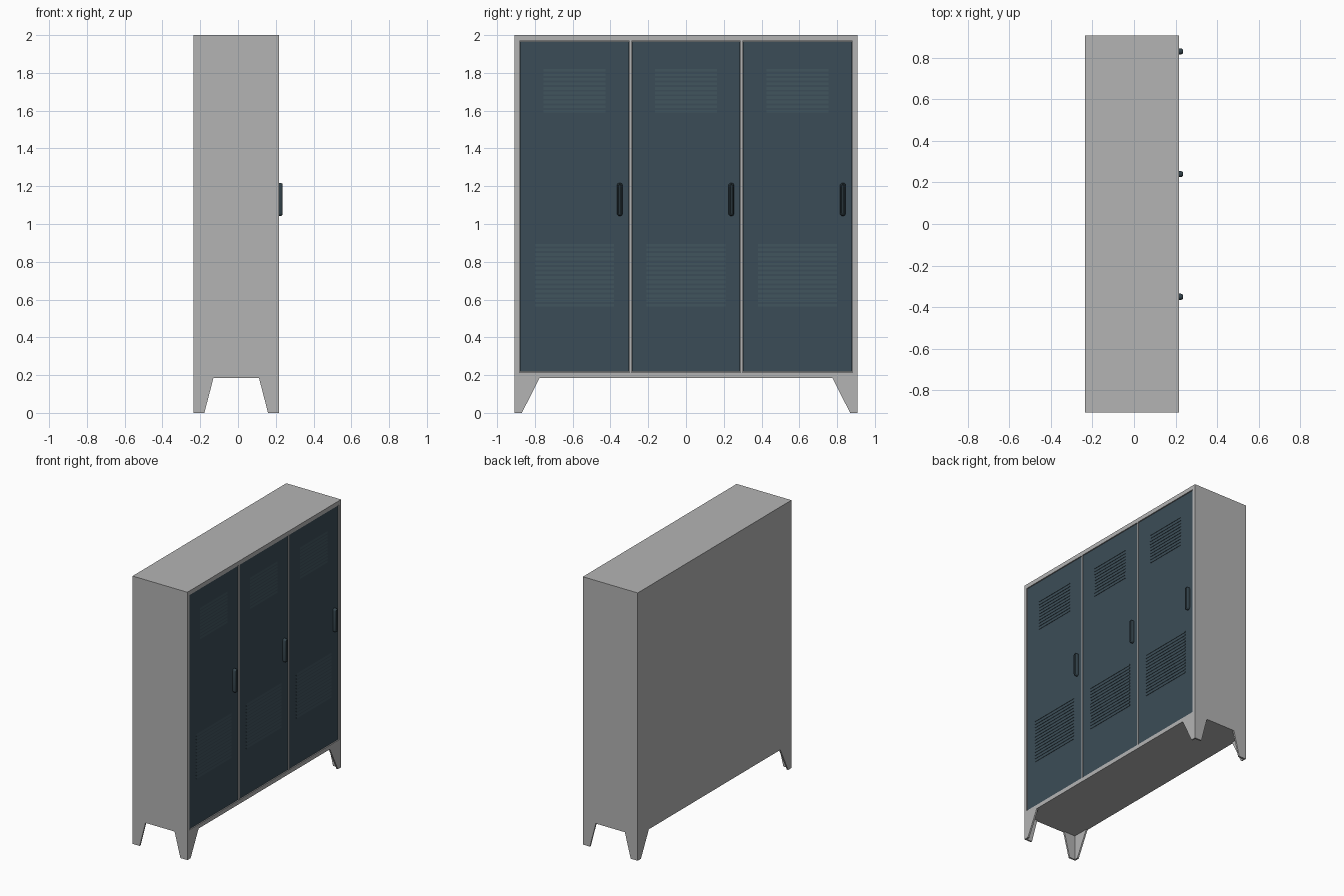
import bpy, bmesh, math
from mathutils import Vector

if "Cube" in bpy.data.objects:
    bpy.data.objects.remove(bpy.data.objects["Cube"])

X0, X1 = -0.236, 0.217        # back and door side of the cabinet
HY, Z0, Z1 = 0.907, 0.185, 2.0
DOOR_X = 0.212                # outer face of the doors


def material(name, rgb):
    m = bpy.data.materials.new(name)
    m.diffuse_color = (*rgb, 1)
    m.use_nodes = True
    m.node_tree.nodes["Principled BSDF"].inputs["Base Color"].default_value = m.diffuse_color
    return m


steel = material("grey_steel", (0.455, 0.455, 0.455))
paint = material("slate_blue", (0.044, 0.073, 0.096))
vent_paint = material("slate_teal", (0.046, 0.078, 0.096))
grip_paint = material("dark_slate", (0.035, 0.058, 0.072))


def finish(bm, name, mat):
    bmesh.ops.recalc_face_normals(bm, faces=bm.faces)
    me = bpy.data.meshes.new(name)
    bm.to_mesh(me)
    bm.free()
    ob = bpy.data.objects.new(name, me)
    bpy.context.collection.objects.link(ob)
    me.materials.append(mat)
    return ob


def add_box(bm, lo, hi):
    r = bmesh.ops.create_cube(bm, size=1)
    for v in r["verts"]:
        v.co = Vector([a + (c + 0.5) * (b - a) for c, a, b in zip(v.co, lo, hi)])


def add_prism(bm, pts, offset):
    """Extrude a closed planar outline; returns the far cap."""
    face = bm.faces.new([bm.verts.new(p) for p in pts])
    r = bmesh.ops.extrude_face_region(bm, geom=[face], use_keep_orig=True)
    verts = [g for g in r["geom"] if isinstance(g, bmesh.types.BMVert)]
    bmesh.ops.translate(bm, verts=verts, vec=offset)
    return next(g for g in r["geom"] if isinstance(g, bmesh.types.BMFace))


# Cabinet shell with three open compartments
bm = bmesh.new()
add_box(bm, (X0, -HY, Z0), (X1, HY, Z1))
shell = finish(bm, "cabinet_shell", steel)
openings = [(-0.882, -0.299), (-0.289, 0.289), (0.299, 0.882)]
bm = bmesh.new()
for a, b in openings:
    add_box(bm, (X0 + 0.012, a, 0.215), (X1 + 0.1, b, 1.969))
cutter = finish(bm, "compartment_cutter", steel)
cutter.hide_render = True
cutter.hide_viewport = True
mod = shell.modifiers.new("compartments", "BOOLEAN")
mod.object = cutter
mod.operation = "DIFFERENCE"
mod.solver = "EXACT"

# Corner legs: two tapered sheet plates folded into an L
T = 0.012
for sx, nx in ((-1, "back"), (1, "door_side")):
    for sy, ny in ((-1, "left"), (1, "right")):
        cx, cy = (X1 if sx > 0 else X0), sy * HY
        bm = bmesh.new()
        add_prism(bm, [(cx - sx * u, cy, z) for u, z in
                       ((0, 0), (0.058, 0), (0.106, Z0), (0, Z0))], (0, -sy * T, 0))
        add_prism(bm, [(cx, cy - sy * u, z) for u, z in
                       ((T, 0), (0.038, 0), (0.132, Z0), (T, Z0))], (-sx * T, 0, 0))
        finish(bm, f"leg_{nx}_{ny}", steel)


def louvres(name, yc, half, z_low, z_high, count):
    """Stack of shallow slats sloping outward toward their lower edge."""
    bm = bmesh.new()
    pitch = (z_high - z_low) / count
    for i in range(count):
        z = z_low + i * pitch
        add_prism(bm, [(DOOR_X - 0.001, yc - half, z + 0.003),
                       (DOOR_X + 0.003, yc - half, z + 0.003),
                       (DOOR_X - 0.001, yc - half, z + pitch - 0.002)],
                  (0, 2 * half, 0))
    finish(bm, name, vent_paint)


def handle(name, yc):
    """Rounded pull with a softened rim and a shallow recessed centre."""
    bm = bmesh.new()
    r, zc, straight, n = 0.015, 1.13, 0.073, 8
    pts = []
    for sgn in (1, -1):
        for i in range(n + 1):
            t = math.pi * i / n + (0 if sgn > 0 else math.pi)
            pts.append((DOOR_X, yc + r * math.cos(t),
                        zc + sgn * straight + r * math.sin(t)))
    cap = add_prism(bm, pts, (0.013, 0, 0))
    # each step: inset, then move the cap in or out
    for inset, rise in ((0.002, 0.006), (0.004, 0.005), (0.003, 0.0), (0.002, -0.005)):
        bmesh.ops.inset_region(bm, faces=[cap], thickness=inset)
        bmesh.ops.translate(bm, verts=cap.verts, vec=(rise, 0, 0))
    ob = finish(bm, name, grip_paint)
    bpy.context.view_layer.objects.active = ob
    ob.select_set(True)
    bpy.ops.object.shade_smooth_by_angle(angle=math.radians(30))
    ob.select_set(False)


# Doors, vents and handles
for i, (a, b) in enumerate(openings, 1):
    yc = (a + b) / 2
    bm = bmesh.new()
    add_box(bm, (DOOR_X - 0.018, a + 0.002, 0.218), (DOOR_X, b - 0.002, 1.966))
    finish(bm, f"door_{i}", paint)
    louvres(f"upper_vent_{i}", yc, 0.163, 1.587, 1.828, 10)
    louvres(f"lower_vent_{i}", yc, 0.208, 0.56, 0.902, 14)
    handle(f"handle_{i}", yc + 0.24)
